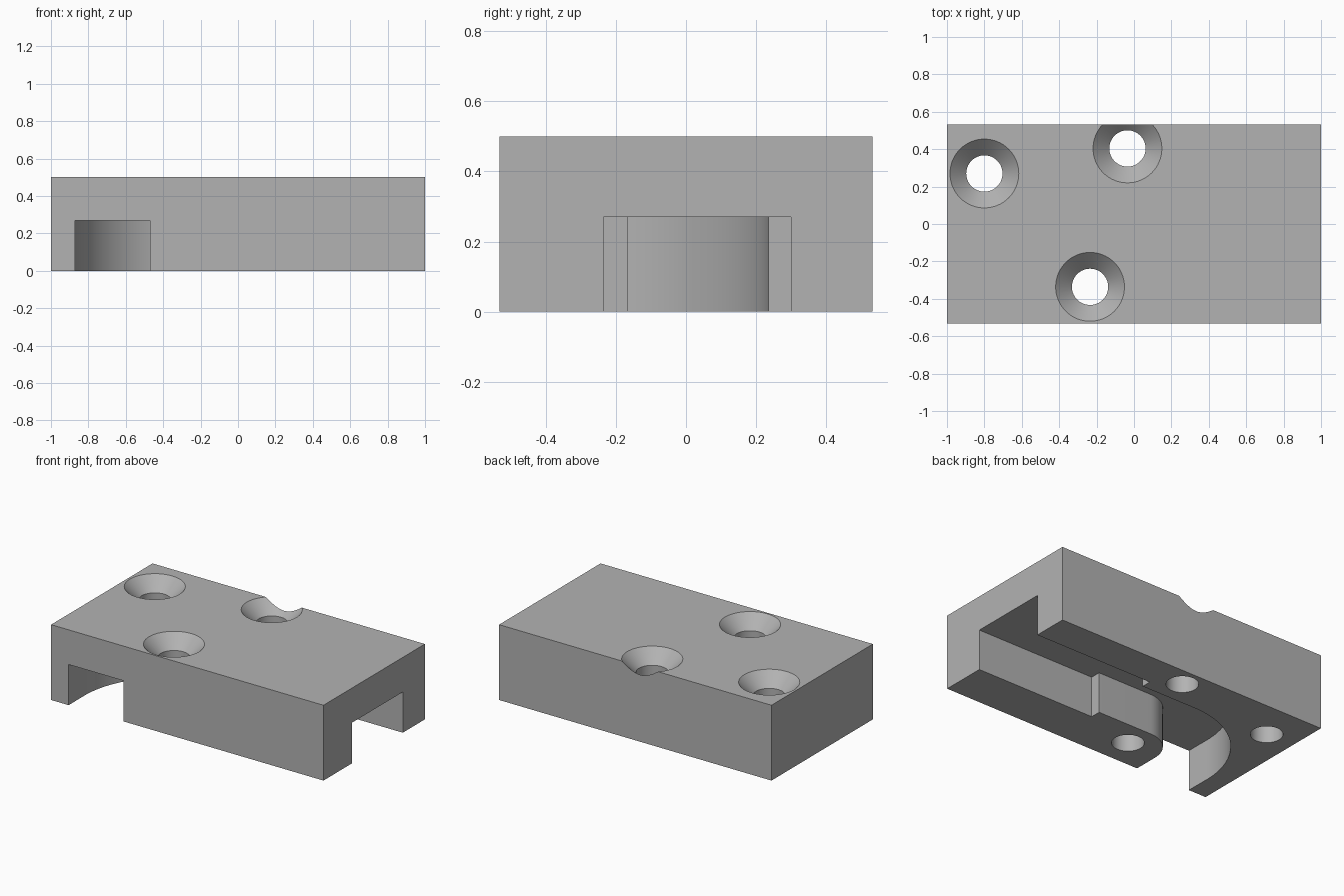
import bpy
import bmesh
from math import cos, sin, pi, radians

cube = bpy.data.objects.get("Cube")
if cube:
    bpy.data.objects.remove(cube, do_unlink=True)

LENGTH, DEPTH, HEIGHT = 2.0, 1.064, 0.5
SLOT_TOP = 0.27
HOLE_R, SINK_R = 0.097, 0.184
HOLES = [(-0.80, 0.27), (-0.035, 0.404), (-0.235, -0.336)]

metal = bpy.data.materials.new("grey_metal")
metal.use_nodes = True
GREY = (0.45, 0.45, 0.45, 1)
metal.diffuse_color = GREY
metal.node_tree.nodes["Principled BSDF"].inputs["Base Color"].default_value = GREY


def make_object(name, bm):
    bmesh.ops.recalc_face_normals(bm, faces=bm.faces)
    mesh = bpy.data.meshes.new(name)
    bm.to_mesh(mesh)
    bm.free()
    mesh.materials.append(metal)
    obj = bpy.data.objects.new(name, mesh)
    bpy.context.collection.objects.link(obj)
    return obj


def arc(cx, cy, r, start, end, steps):
    angles = [radians(start + (end - start) * i / steps) for i in range(steps + 1)]
    return [(cx + r * cos(a), cy + r * sin(a)) for a in angles]


def prism(name, outline, z0, z1):
    bm = bmesh.new()
    face = bm.faces.new([bm.verts.new((x, y, z0)) for x, y in outline])
    top = bmesh.ops.extrude_face_region(bm, geom=[face])["geom"]
    verts = [v for v in top if isinstance(v, bmesh.types.BMVert)]
    bmesh.ops.translate(bm, verts=verts, vec=(0, 0, z1 - z0))
    return make_object(name, bm)


def lathe(name, x, y, profile, steps=64):
    bm = bmesh.new()
    rings = [[bm.verts.new((x + r * cos(2 * pi * i / steps), y + r * sin(2 * pi * i / steps), z))
              for i in range(steps)] for r, z in profile]
    for low, high in zip(rings, rings[1:]):
        for i in range(steps):
            j = (i + 1) % steps
            bm.faces.new((low[i], low[j], high[j], high[i]))
    bm.faces.new(rings[0])
    bm.faces.new(rings[-1])
    return make_object(name, bm)


def cut(target, cutter):
    mod = target.modifiers.new(cutter.name, "BOOLEAN")
    mod.operation = "DIFFERENCE"
    mod.solver = "EXACT"
    mod.object = cutter
    bpy.context.view_layer.objects.active = target
    bpy.ops.object.modifier_apply(modifier=mod.name)
    bpy.data.objects.remove(cutter, do_unlink=True)


# Solid block
hx, hy = LENGTH / 2, DEPTH / 2
block = prism("mounting_block", [(-hx, -hy), (hx, -hy), (hx, hy), (-hx, hy)], 0, HEIGHT)

# Underside channel: wide mouth at one end, narrow run, bend out through the front
bend = (-0.27, -0.367)
channel = [(1.1, -0.235), (0.13, -0.235), (0.13, -0.167)]
channel += arc(*bend, 0.2, 90, 180, 16)
channel += [(-0.47, -0.7), (-0.87, -0.7)]
channel += arc(*bend, 0.602, 180, 90, 32)
channel += [(0.13, 0.235), (0.13, 0.30), (1.1, 0.30)]
cut(block, prism("channel_cutter", channel, -0.1, SLOT_TOP))

# Countersunk screw holes
for i, (x, y) in enumerate(HOLES):
    over = 0.02
    profile = [(HOLE_R, -0.1), (HOLE_R, HEIGHT - (SINK_R - HOLE_R)), (SINK_R + over, HEIGHT + over)]
    cut(block, lathe(f"hole_cutter_{i}", x, y, profile))

# Smooth round walls, sharp edges
bpy.ops.object.select_all(action="DESELECT")
block.select_set(True)
bpy.context.view_layer.objects.active = block
bpy.ops.object.shade_smooth_by_angle(angle=radians(30))
